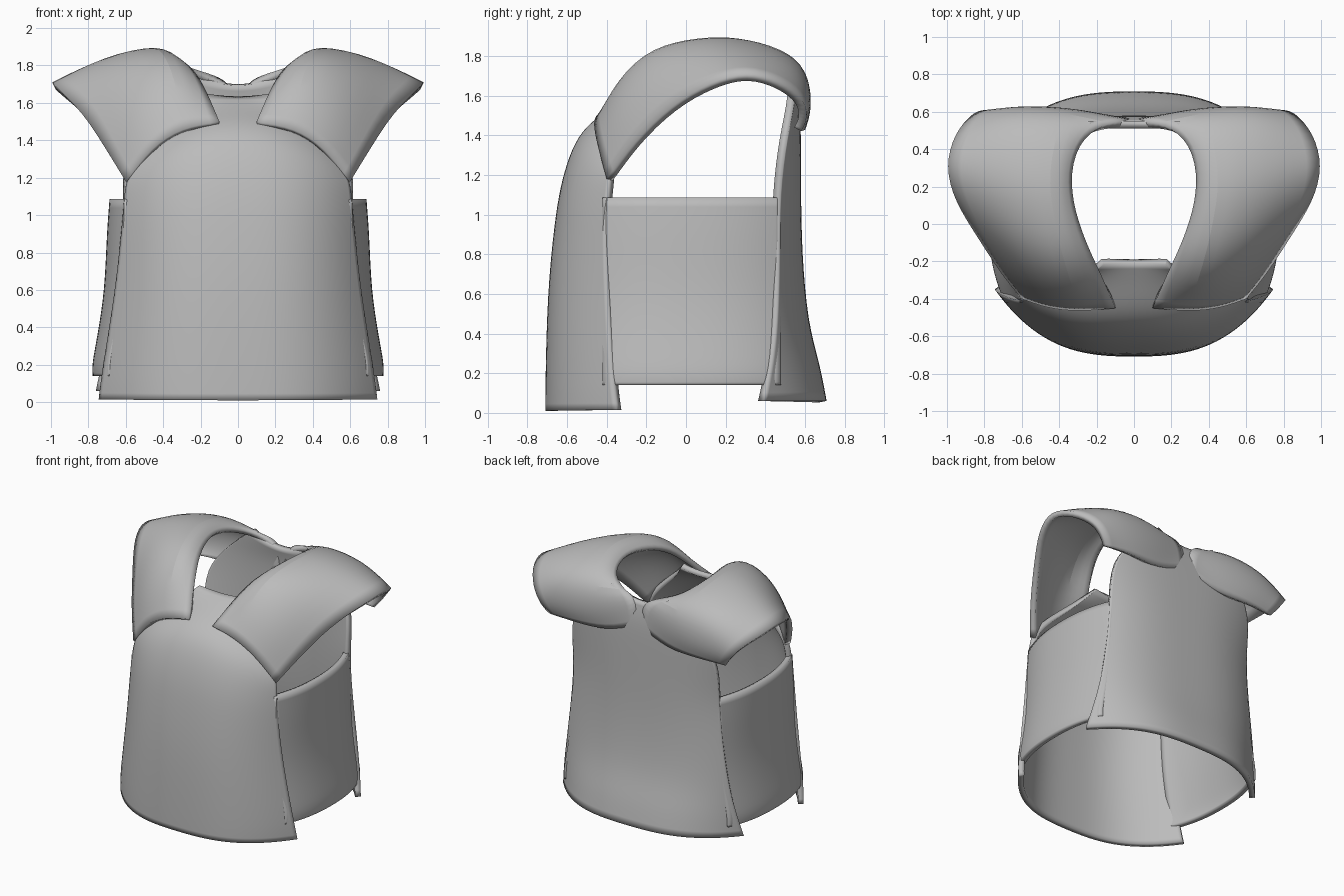
import bpy, bmesh
from mathutils import Vector

grey = bpy.data.materials.new("plain_grey")
grey.diffuse_color = (0.5, 0.5, 0.5, 1)


def shell(name, rows, thickness=0.04):
    """Skin a half grid of points, mirror it, round it and give it thickness."""
    bm = bmesh.new()
    grid = [[bm.verts.new(p) for p in row] for row in rows]
    for a, b in zip(grid, grid[1:]):
        for i in range(len(a) - 1):
            bm.faces.new((a[i], a[i + 1], b[i + 1], b[i]))
    bm.normal_update()
    centre = Vector((0, 0, 0.9))
    if sum(f.normal.dot(f.calc_center_median() - centre) for f in bm.faces) < 0:
        bmesh.ops.reverse_faces(bm, faces=bm.faces[:])
    mesh = bpy.data.meshes.new(name)
    bm.to_mesh(mesh)
    bm.free()
    mesh.materials.append(grey)
    ob = bpy.data.objects.new(name, mesh)
    bpy.context.collection.objects.link(ob)
    mirror = ob.modifiers.new("mirror", 'MIRROR')
    mirror.use_clip = True
    sub = ob.modifiers.new("round", 'SUBSURF')
    sub.levels = sub.render_levels = 2
    sub.boundary_smooth = 'PRESERVE_CORNERS'
    sol = ob.modifiers.new("thickness", 'SOLIDIFY')
    sol.thickness = thickness
    sol.offset = -1
    bpy.ops.object.select_all(action='DESELECT')
    ob.select_set(True)
    bpy.context.view_layer.objects.active = ob
    bpy.ops.object.shade_smooth_by_angle(angle=0.8)
    return ob


def panel(name, rows, power):
    """Curved panel: each row runs from a centre point to a side edge point."""
    steps = [0, 0.2, 0.4, 0.6, 0.78, 0.91, 1]
    shell(name, [[(xe * s, yc + (ye - yc) * s ** power, zc + (ze - zc) * s ** 2)
                  for s in steps] for zc, yc, xe, ye, ze in rows])


# Front panel, folding back to the neck at the top: centre z, centre y, edge x, y, z
panel("front_panel", [
    (0.01, -0.71, 0.745, -0.35, 0.015),
    (0.15, -0.71, 0.73, -0.37, 0.15),
    (0.60, -0.70, 0.655, -0.40, 0.60),
    (0.95, -0.665, 0.62, -0.41, 0.95),
    (1.14, -0.635, 0.61, -0.40, 1.08),
    (1.30, -0.59, 0.60, -0.39, 1.18),
    (1.42, -0.53, 0.56, -0.38, 1.27),
    (1.50, -0.44, 0.45, -0.37, 1.39),
    (1.56, -0.33, 0.30, -0.33, 1.52),
    (1.635, -0.21, 0.17, -0.22, 1.65)], 3)

# Back panel with a flared hem and a notched neckline
panel("back_panel", [
    (0.06, 0.71, 0.76, 0.39, 0.06),
    (0.25, 0.675, 0.725, 0.43, 0.23),
    (0.45, 0.615, 0.68, 0.46, 0.45),
    (0.80, 0.585, 0.63, 0.47, 0.80),
    (1.10, 0.58, 0.61, 0.47, 1.10),
    (1.40, 0.58, 0.62, 0.51, 1.40),
    (1.58, 0.575, 0.45, 0.56, 1.60),
    (1.70, 0.55, 0.24, 0.55, 1.77)], 3)

# Side panels under the arms: height and widest x
side = [(0.14, 0.78), (0.2, 0.785), (0.35, 0.755), (0.6, 0.715), (0.9, 0.705), (1.085, 0.69)]
shell("side_panels", [[(x - 0.09 * abs(t) ** 2.5, 0.03 + 0.45 * t, z)
                       for t in (-1, -0.75, -0.4, 0, 0.4, 0.75, 1)] for z, x in side])

# Wide shoulder caps, front to back, each section from neck edge to arm edge
shell("shoulder_caps", [
    [(0.10, -0.45, 1.50), (0.30, -0.47, 1.47), (0.47, -0.45, 1.36), (0.60, -0.40, 1.18)],
    [(0.17, -0.28, 1.67), (0.31, -0.36, 1.72), (0.55, -0.36, 1.57), (0.71, -0.27, 1.36)],
    [(0.24, -0.14, 1.79), (0.36, -0.18, 1.88), (0.62, -0.17, 1.78), (0.83, -0.08, 1.55)],
    [(0.32, 0.07, 1.84), (0.40, 0.07, 1.92), (0.70, 0.08, 1.85), (0.96, 0.12, 1.67)],
    [(0.345, 0.28, 1.84), (0.42, 0.25, 1.92), (0.72, 0.28, 1.86), (1.01, 0.31, 1.73)],
    [(0.28, 0.47, 1.79), (0.38, 0.48, 1.86), (0.70, 0.51, 1.81), (0.96, 0.49, 1.67)],
    [(0.12, 0.55, 1.75), (0.34, 0.61, 1.75), (0.65, 0.63, 1.71), (0.85, 0.61, 1.57)],
    [(0.02, 0.56, 1.69), (0.28, 0.625, 1.57), (0.55, 0.645, 1.53), (0.78, 0.61, 1.47)],
    [(0.02, 0.57, 1.52), (0.25, 0.585, 1.42), (0.52, 0.61, 1.43), (0.74, 0.58, 1.42)]])
